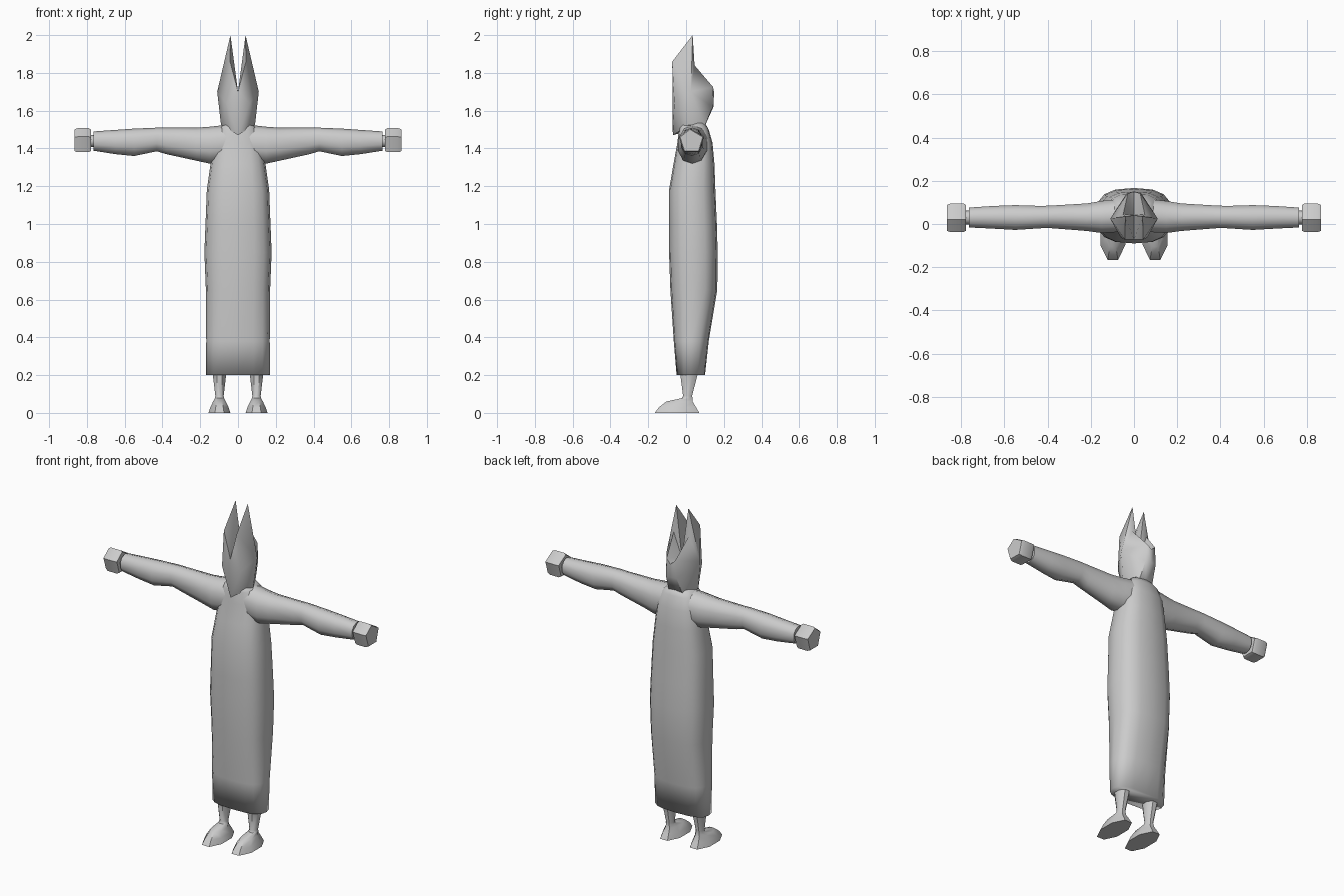
import bpy, bmesh, math
from mathutils import Vector

cube = bpy.data.objects.get("Cube")
if cube:
    bpy.data.objects.remove(cube, do_unlink=True)

GREY = (0.6, 0.6, 0.6, 1)
mat = bpy.data.materials.new("plain grey")
mat.use_nodes = True
mat.diffuse_color = GREY
bsdf = mat.node_tree.nodes["Principled BSDF"]
bsdf.inputs["Base Color"].default_value = GREY
bsdf.inputs["Roughness"].default_value = 0.8


def finish(bm, name, angle):
    """Turn a bmesh into a smooth shaded object."""
    bmesh.ops.recalc_face_normals(bm, faces=bm.faces[:])
    mesh = bpy.data.meshes.new(name)
    bm.to_mesh(mesh)
    bm.free()
    mesh.materials.append(mat)
    ob = bpy.data.objects.new(name, mesh)
    bpy.context.collection.objects.link(ob)
    bpy.ops.object.select_all(action='DESELECT')
    ob.select_set(True)
    bpy.context.view_layer.objects.active = ob
    if angle >= 180:
        bpy.ops.object.shade_smooth()
    else:
        bpy.ops.object.shade_smooth_by_angle(angle=math.radians(angle))
    return ob


def loft(name, rings, angle=60):
    """Skin a list of equal sized point rings and cap both ends."""
    bm = bmesh.new()
    rows = [[bm.verts.new(p) for p in ring] for ring in rings]
    n = len(rows[0])
    for a, b in zip(rows, rows[1:]):
        for i in range(n):
            j = (i + 1) % n
            bm.faces.new((a[i], a[j], b[j], b[i]))
    bm.faces.new(rows[0])
    bm.faces.new(rows[-1])
    return finish(bm, name, angle)


def oval(n, ra, rb, power=1.0, turn=0.0):
    """Points of a rounded outline; a power below 1 makes it boxier."""
    pts = []
    for i in range(n):
        t = 2 * math.pi * i / n + turn
        c, s = math.cos(t), math.sin(t)
        pts.append((ra * math.copysign(abs(c) ** power, c),
                    rb * math.copysign(abs(s) ** power, s)))
    return pts


# Robe: height, half width, front y, back y
robe = [(0.20, .170, -.05, .10), (0.38, .168, -.065, .12),
        (0.65, .170, -.083, .165), (0.85, .178, -.09, .167),
        (1.00, .172, -.09, .163), (1.18, .165, -.09, .155),
        (1.32, .145, -.066, .15), (1.43, .130, -.046, .14),
        (1.50, .105, -.038, .12), (1.535, .07, -.03, .10)]
loft("robe", [[(x, y + (f + b) / 2, z)
               for x, y in oval(16, w, (b - f) / 2, 0.75)]
              for z, w, f, b in robe], 180)

# Sleeves: x, bottom z, top z, front y, back y
sleeve = [(.06, 1.33, 1.525, -.04, .12), (.15, 1.32, 1.515, -.045, .11),
          (.22, 1.335, 1.51, -.035, .098), (.38, 1.37, 1.51, -.022, .088),
          (.43, 1.385, 1.51, -.022, .086), (.55, 1.36, 1.505, -.03, .09),
          (.65, 1.37, 1.498, -.024, .086), (.765, 1.388, 1.49, -.018, .078)]
# Hand: x, size of the five sided section
hand = [(.778, .90), (.79, 1.0), (.85, 1.0), (.866, .90)]
section = [(.02, 1.507), (.095, 1.462), (.07, 1.38), (-.012, 1.38), (-.038, 1.462)]
# Legs with feet: height, centre y, half width, half length
leg = [(0, -.048, .058, .118), (.03, -.045, .048, .098), (.06, -.035, .034, .070),
       (.078, .006, .024, .028), (.09, .008, .022, .024),
       (.20, .015, .035, .045), (.26, .018, .038, .048)]

for side, s in (("left", 1), ("right", -1)):
    loft(side + "_sleeve", [[(s * x, (f + b) / 2 + y, (lo + hi) / 2 + z)
                             for y, z in oval(10, (b - f) / 2, (hi - lo) / 2, 0.9, math.pi / 2)]
                            for x, lo, hi, f, b in sleeve])
    loft(side + "_wrist", [[(s * x, .03 + y, 1.44 + z)
                            for y, z in oval(8, .032, .032)] for x in (.74, .80)])
    loft(side + "_hand", [[(s * x, .03 + (y - .03) * k, 1.443 + (z - 1.443) * k)
                           for y, z in section] for x, k in hand], 50)
    k = 1 / math.cos(math.pi / 8)
    loft(side + "_leg_and_foot", [[(s * (.098 + x), cy + y, z)
                                   for x, y in oval(8, w * k, l * k, 1, math.pi / 8)]
                                  for z, cy, w, l in leg], 45)

# Hood with two pointed ears: one half, mirrored across x = 0
points = dict(
    chin=(0, -.07, 1.47), notch=(0, -.072, 1.70), cheek=(.062, -.062, 1.64),
    corner=(.042, -.073, 1.86), tip=(.04, .035, 2.0), side=(.11, .025, 1.70),
    ridge=(.05, .045, 1.84), crown=(.028, .143, 1.725), nape=(.035, .14, 1.62),
    neck=(.045, .10, 1.52), jaw=(.09, .015, 1.525), inner=(0, .04, 1.70),
    crown_mid=(0, .148, 1.70), nape_mid=(0, .145, 1.62), neck_mid=(0, .10, 1.52))
faces = ["chin cheek notch", "notch cheek corner", "chin jaw cheek",
         "jaw side cheek", "cheek side corner", "corner side tip",
         "tip side ridge", "ridge side crown", "side nape crown",
         "side jaw neck nape", "crown nape nape_mid crown_mid",
         "nape neck neck_mid nape_mid", "notch corner tip", "notch tip inner",
         "tip ridge inner", "ridge crown inner", "crown crown_mid inner",
         "chin neck_mid neck jaw"]
bm = bmesh.new()
for s in (1, -1):
    v = {k: bm.verts.new((s * p[0], p[1], p[2])) for k, p in points.items()}
    for f in faces:
        bm.faces.new([v[k] for k in f.split()])
bmesh.ops.remove_doubles(bm, verts=bm.verts[:], dist=1e-5)
finish(bm, "hood", 55)
